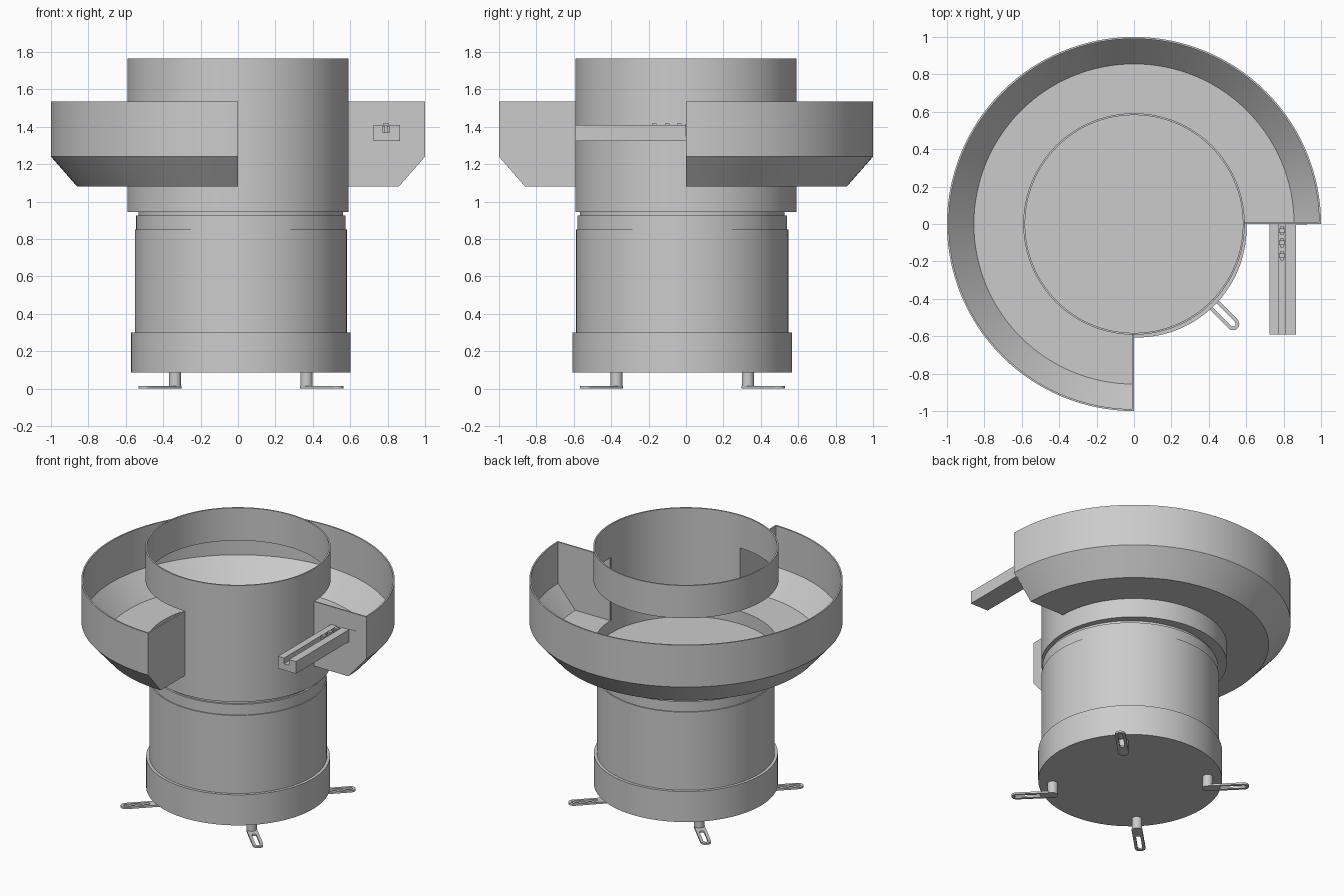
import bpy, bmesh
from math import sin, cos, pi, radians

if "Cube" in bpy.data.objects:
    bpy.data.objects.remove(bpy.data.objects["Cube"])


def finish(name, bm, loc=(0, 0, 0), rot=0):
    bmesh.ops.remove_doubles(bm, verts=bm.verts, dist=1e-5)
    bmesh.ops.recalc_face_normals(bm, faces=bm.faces)
    me = bpy.data.meshes.new(name)
    bm.to_mesh(me)
    bm.free()
    ob = bpy.data.objects.new(name, me)
    bpy.context.collection.objects.link(ob)
    ob.location = loc
    ob.rotation_euler.z = rot
    bpy.ops.object.select_all(action='DESELECT')
    ob.select_set(True)
    bpy.context.view_layer.objects.active = ob
    bpy.ops.object.shade_smooth_by_angle(angle=radians(30))
    return ob


def revolve(name, profile, start=0, end=360, loc=(0, 0, 0), steps=128):
    """Spin a closed (radius, z) profile around z."""
    bm = bmesh.new()
    full = end - start == 360
    n = max(8, int(steps * (end - start) / 360))
    rings = []
    for i in range(n if full else n + 1):
        a = radians(start + (end - start) * i / n)
        rings.append([bm.verts.new((r * cos(a), r * sin(a), z)) for r, z in profile])
    m = len(profile)
    for i in range(n):
        p, q = rings[i], rings[(i + 1) % len(rings)]
        for j in range(m):
            k = (j + 1) % m
            if profile[j][0] == 0 and profile[k][0] == 0:
                continue
            if profile[j][0] == 0:
                bm.faces.new((p[j], p[k], q[k]))
            elif profile[k][0] == 0:
                bm.faces.new((p[j], p[k], q[j]))
            else:
                bm.faces.new((p[j], p[k], q[k], q[j]))
    if not full:
        bm.faces.new(rings[0])
        bm.faces.new(rings[-1])
    return finish(name, bm, loc)


def prism(name, pts, axis, a, b):
    """Extrude a 2D outline: axis 'x' takes (y, z), axis 'y' takes (x, z)."""
    bm = bmesh.new()
    def ring(t):
        return [bm.verts.new((t, u, v) if axis == 'x' else (u, t, v)) for u, v in pts]
    p, q = ring(a), ring(b)
    bm.faces.new(p)
    bm.faces.new(q)
    for i in range(len(pts)):
        k = (i + 1) % len(pts)
        bm.faces.new((p[i], p[k], q[k], q[i]))
    return finish(name, bm)


def box(name, x0, x1, y0, y1, z0, z1):
    return prism(name, [(x0, z0), (x1, z0), (x1, z1), (x0, z1)], 'y', y0, y1)


def stadium(x0, x1, r, n=12):
    right = [(x1 + r * cos(t), r * sin(t)) for t in (-pi / 2 + pi * i / n for i in range(n + 1))]
    left = [(x0 + r * cos(t), r * sin(t)) for t in (pi / 2 + pi * i / n for i in range(n + 1))]
    return right + left


def slotted_plate(name, loc, rot):
    bm = bmesh.new()
    loops = [[bm.verts.new((x, y, z)) for x, y in pts]
             for pts, z in ((stadium(0, .23, .034), 0), (stadium(0, .23, .034), .013),
                            (stadium(.09, .23, .015), .013), (stadium(.09, .23, .015), 0))]
    m = len(loops[0])
    for a in range(4):
        p, q = loops[a], loops[(a + 1) % 4]
        for i in range(m):
            k = (i + 1) % m
            bm.faces.new((p[i], p[k], q[k], q[i]))
    return finish(name, bm, loc, rot)


# Drive unit: stepped base, body and neck, slightly off the bowl axis
CX, CY = .015, -.02
revolve("drive_base", [(0, .085), (.587, .085), (.587, .30), (0, .30)], loc=(CX, CY, 0))
revolve("drive_body", [(0, .295), (.567, .295), (.567, .85), (.56, .85),
                       (.56, .925), (.547, .925), (.547, .95), (0, .95)], loc=(CX, CY, 0))

# Bowl: pan with floor, upper ring, and wall in the quadrant without tray
RO, RI = .592, .582
revolve("bowl_pan", [(0, .945), (RO, .945), (RO, 1.09), (RI, 1.09), (RI, 1.0), (0, 1.0)])
revolve("bowl_upper_ring", [(RI, 1.535), (RO, 1.535), (RO, 1.765), (RI, 1.765)])
revolve("bowl_front_wall", [(RI, 1.09), (RO, 1.09), (RO, 1.535), (RI, 1.535)], -90, 0)

# Three-quarter outer tray with chamfered rim
revolve("outer_tray", [(.591, 1.08), (.86, 1.08), (1, 1.24), (1, 1.535),
                       (.99, 1.535), (.99, 1.244), (.856, 1.09), (.591, 1.09)], 0, 270)
end = [(.585, 1.08), (.86, 1.08), (1, 1.24), (1, 1.535), (.585, 1.535)]
prism("tray_end_right", end, 'y', 0, .01)
prism("tray_end_front", [(-u, v) for u, v in end], 'x', -.01, 0)

# Outlet rail with slot, outlet patch on the tray end, and small parts in the slot
prism("outlet_rail", [(.725, 1.325), (.865, 1.325), (.865, 1.41), (.81, 1.41),
                      (.81, 1.37), (.772, 1.37), (.772, 1.41), (.725, 1.41)], 'y', -.59, 0)
box("outlet_plate", .86, .925, -.002, .002, 1.347, 1.415)
for i, y in enumerate((-.17, -.10, -.035)):
    box(f"fed_part_shank_{i}", .783, .799, y - .025, y + .025, 1.37, 1.408)
    box(f"fed_part_head_{i}", .776, .806, y - .012, y + .012, 1.402, 1.417)

# Four feet: post and slotted plate pointing outward
for i in range(4):
    a = pi / 4 + i * pi / 2
    loc = (CX + .497 * cos(a), CY + .497 * sin(a), 0)
    revolve(f"foot_post_{i}", [(0, .005), (.033, .005), (.033, .09), (0, .09)], loc=loc, steps=32)
    slotted_plate(f"foot_plate_{i}", loc, a)
